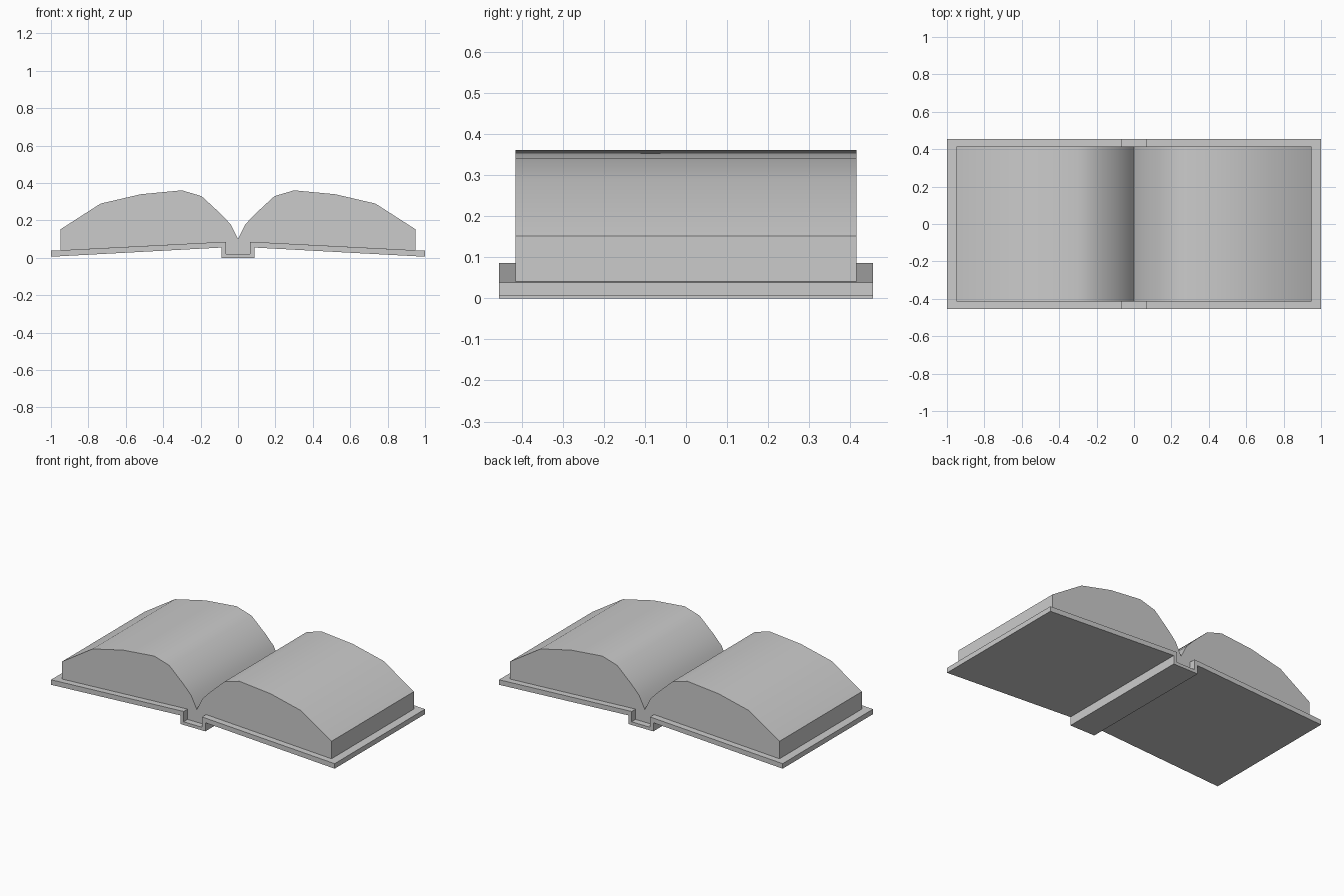
import bpy, bmesh, math

if "Cube" in bpy.data.objects:
    bpy.data.objects.remove(bpy.data.objects["Cube"])


def mirrored(half):
    """Right half of a profile (first to last) joined to its mirror image."""
    left = [(-x, z) for x, z in reversed(half) if x > 1e-6]
    return half + left


def extrude_profile(name, profile, depth, smooth_angle=None):
    """Extrude an x-z profile symmetrically along y."""
    bm = bmesh.new()
    face = bm.faces.new([bm.verts.new((x, -depth / 2, z)) for x, z in profile])
    result = bmesh.ops.extrude_face_region(bm, geom=[face], use_keep_orig=True)
    moved = [v for v in result["geom"] if isinstance(v, bmesh.types.BMVert)]
    bmesh.ops.translate(bm, verts=moved, vec=(0, depth, 0))
    bmesh.ops.recalc_face_normals(bm, faces=bm.faces)
    mesh = bpy.data.meshes.new(name)
    bm.to_mesh(mesh)
    bm.free()
    obj = bpy.data.objects.new(name, mesh)
    bpy.context.collection.objects.link(obj)
    if smooth_angle:
        mesh.shade_smooth()
        mesh.set_sharp_from_angle(angle=math.radians(smooth_angle))
    return obj


# Hard cover: two sloping boards joined by a sunken spine
cover = [(0.065, 0.02), (0.065, 0.086), (1.0, 0.038), (1.0, 0.006),
         (0.088, 0.055), (0.088, 0.0)]
extrude_profile("cover", mirrored(cover), 0.91)

# Page block: two curved stacks meeting in a valley, resting on the cover
pages = [(0.0, 0.10), (0.04, 0.18), (0.095, 0.238), (0.195, 0.33),
         (0.30, 0.361), (0.52, 0.34), (0.735, 0.29), (0.95, 0.152),
         (0.95, 0.0406), (0.065, 0.086), (0.065, 0.02)]
extrude_profile("pages", mirrored(pages), 0.83, smooth_angle=30)
